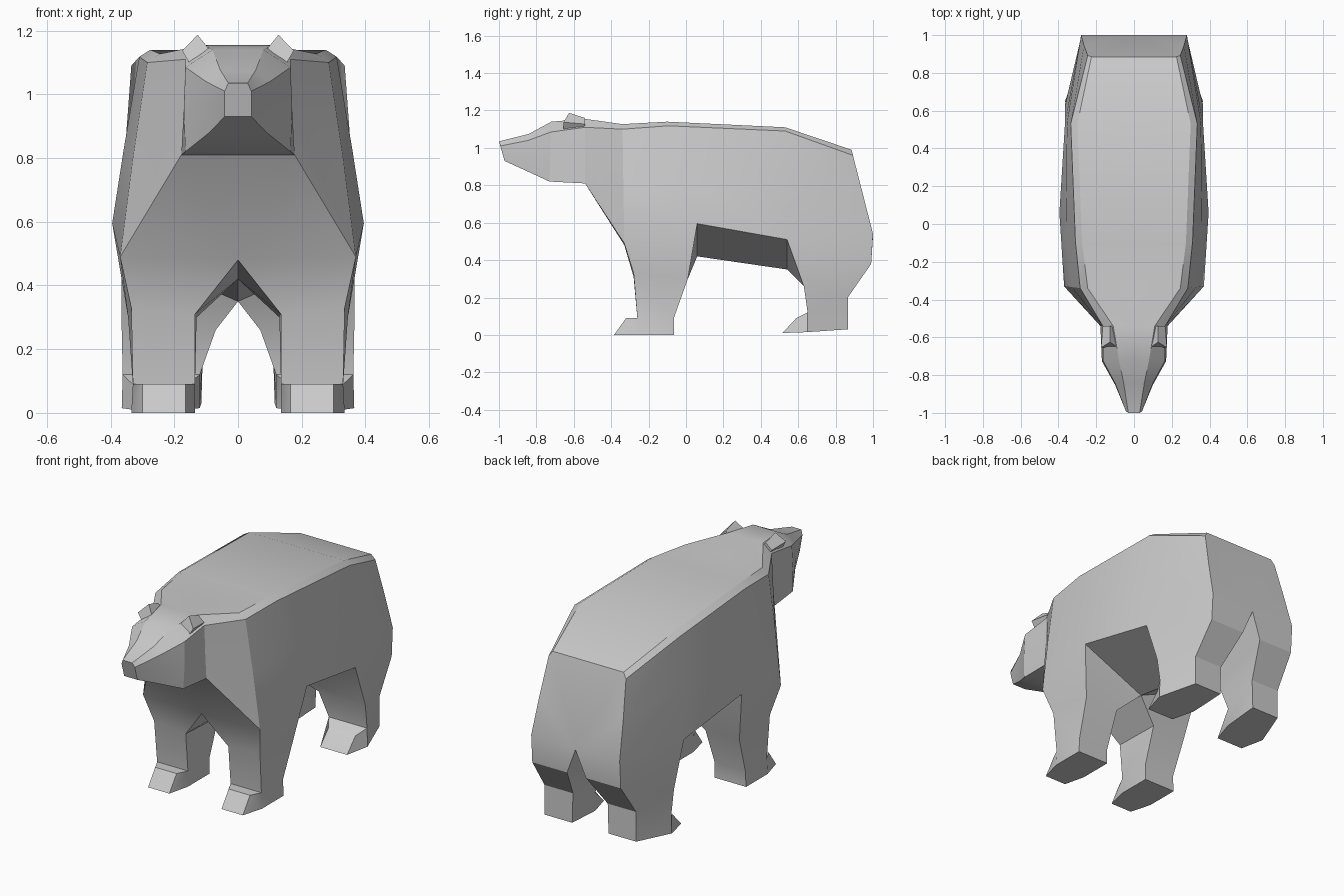
import bpy, bmesh, math

if "Cube" in bpy.data.objects:
    bpy.data.objects.remove(bpy.data.objects["Cube"])

# Half cross-sections from nose to rump:
# y at top, y at bottom, then (x, z) of top edge, bevel, mid side, low side, and z of underside centre
SECTIONS = [
    (-1.00, -0.97, .03, 1.035, .042, 1.01, .042, .97, .042, .93, .93),
    (-0.84, -0.86, .055, 1.075, .10, 1.04, .10, .96, .09, .88, .88),
    (-0.72, -0.73, .08, 1.14, .165, 1.085, .17, .95, .165, .82, .82),
    (-0.54, -0.54, .11, 1.155, .165, 1.11, .17, .96, .178, .81, .81),
    (-0.34, -0.33, .245, 1.127, .285, 1.10, .33, .80, .37, .49, .48),
    (-0.10, 0.06, .275, 1.14, .31, 1.118, .36, .82, .395, .595, .42),
    (0.53, 0.54, .30, 1.11, .335, 1.09, .355, .82, .365, .51, .35),
    (0.885, 1.00, .225, .99, .245, .96, .265, .75, .28, .54, .53),
]
FRONT_LEG, REAR_LEG = 4, 6      # section gaps the legs grow from


def section(bm, row):
    y0, y1 = row[:2]
    pts = [(row[i], row[i + 1]) for i in range(2, 10, 2)]
    pts = [(0, pts[0][1])] + pts + [(0, row[10])]
    top, low = row[3], row[9]
    return [bm.verts.new((x, y0 + (y1 - y0) * min(1, (top - z) / (top - low)), z))
            for x, z in pts]


def bridge(bm, a, b, skip=()):
    n = len(a)
    for i in range(n):
        if i not in skip:
            j = (i + 1) % n
            bm.faces.new((a[i], a[j], b[j], b[i]))


def leg(bm, ring, levels, toe):
    """Rings run front-outer, back-outer, back-inner, front-inner."""
    for k, pts in enumerate(levels):
        new = [bm.verts.new(p) for p in pts]
        last = k == len(levels) - 1
        bridge(bm, ring, new, skip=(3,) if last else ())
        if last:
            # toes pulled forward from the front of the foot
            tip = [bm.verts.new(p) for p in toe]
            bridge(bm, [ring[0], ring[3], new[3], new[0]], tip)
            bm.faces.new(tip)
            bm.faces.new(new)
        ring = new


def finish(bm, name):
    """Mirror the half across x = 0 and make the object."""
    geom = bm.verts[:] + bm.edges[:] + bm.faces[:]
    copy = bmesh.ops.duplicate(bm, geom=geom)["geom"]
    for v in copy:
        if isinstance(v, bmesh.types.BMVert):
            v.co.x = -v.co.x
    bmesh.ops.remove_doubles(bm, verts=bm.verts[:], dist=1e-4)
    bmesh.ops.recalc_face_normals(bm, faces=bm.faces[:])
    mesh = bpy.data.meshes.new(name)
    bm.to_mesh(mesh)
    bm.free()
    ob = bpy.data.objects.new(name, mesh)
    bpy.context.collection.objects.link(ob)
    bpy.ops.object.select_all(action='DESELECT')
    ob.select_set(True)
    bpy.context.view_layer.objects.active = ob
    bpy.ops.object.shade_smooth_by_angle(angle=math.radians(25))
    return ob


# Body and head
bm = bmesh.new()
rings = [section(bm, r) for r in SECTIONS]
for k in range(len(rings) - 1):
    a, b = rings[k], rings[k + 1]
    bridge(bm, a, b, skip=(4, 5) if k in (FRONT_LEG, REAR_LEG) else (5,))
bm.faces.new(rings[0])
bm.faces.new(rings[-1])


def leg_root(k):
    a, b = rings[k], rings[k + 1]
    return [a[4], b[4], b[5], a[5]]


# Front legs
leg(bm, leg_root(FRONT_LEG), [
    [(.335, -.28, .33), (.345, .01, .30), (.13, .01, .30), (.135, -.28, .31)],
    [(.33, -.26, .09), (.33, -.065, .09), (.135, -.065, .09), (.135, -.26, .09)],
    [(.335, -.26, 0), (.335, -.065, 0), (.135, -.065, 0), (.135, -.26, 0)],
], [(.30, -.32, .09), (.165, -.32, .09), (.165, -.385, 0), (.30, -.385, 0)])

# Rear legs
leg(bm, leg_root(REAR_LEG), [
    [(.365, .63, .26), (.28, .99, .38), (.06, .99, .38), (.07, .63, .26)],
    [(.362, .65, .12), (.29, .865, .20), (.11, .865, .20), (.12, .65, .12)],
    [(.365, .65, .015), (.29, .865, .03), (.115, .865, .03), (.12, .65, .015)],
], [(.33, .59, .09), (.16, .59, .09), (.16, .515, .01), (.33, .515, .01)])
finish(bm, "bear_body")

# Ears: tilted blocks, lower and narrower toward the back
bm = bmesh.new()
ear = [(.127, 1.187), (.175, 1.137), (.145, 1.085), (.085, 1.135)]
front = [bm.verts.new((x, -.655 + .03 * (z > 1.15), z)) for x, z in ear]
back = [bm.verts.new((.125 + (x - .125) * .8, -.54, 1.11 + (z - 1.11) * .65)) for x, z in ear]
bridge(bm, front, back)
bm.faces.new(front)
bm.faces.new(back)
finish(bm, "ears")
